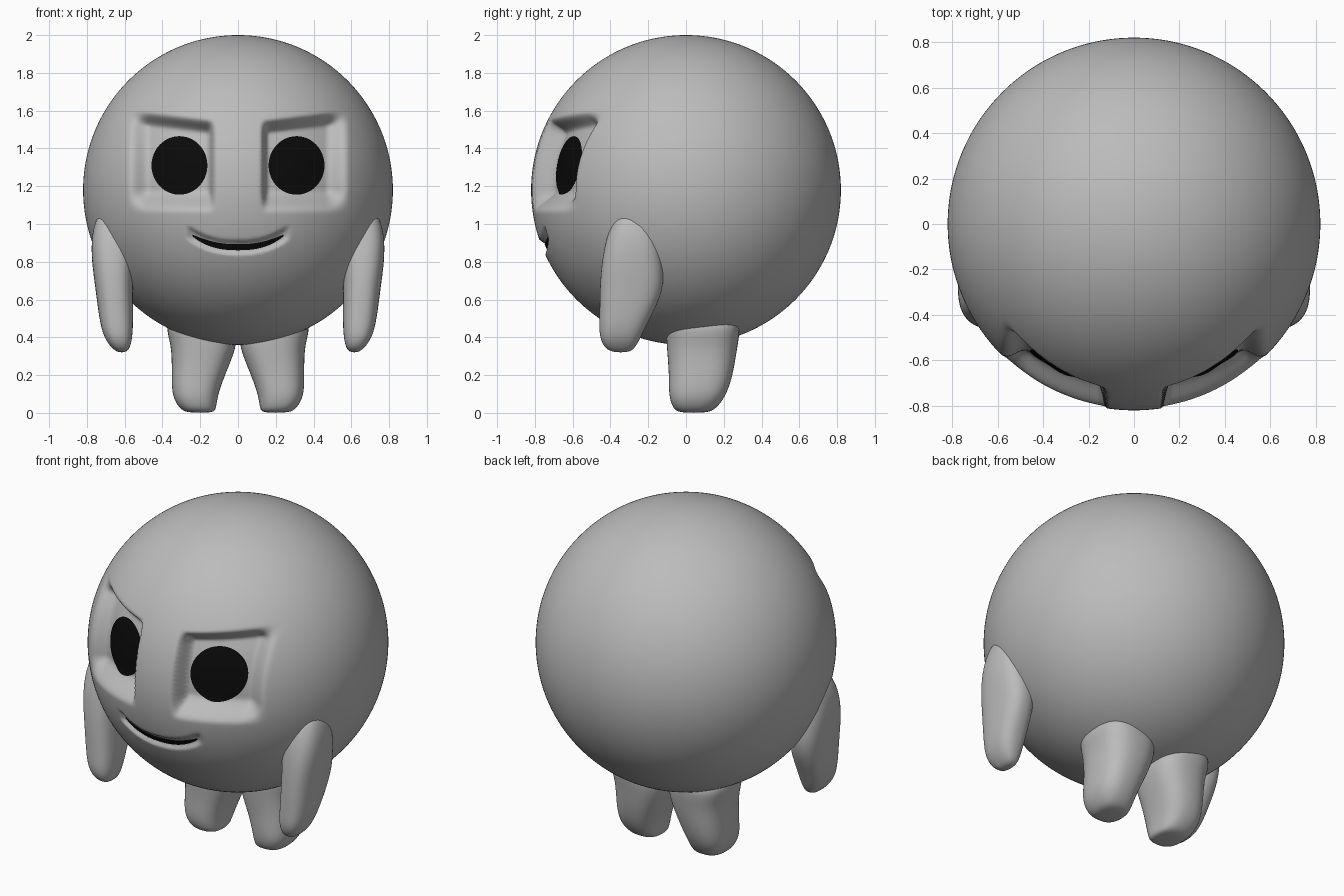
import bpy, bmesh, math

if "Cube" in bpy.data.objects:
    bpy.data.objects.remove(bpy.data.objects["Cube"])

R, CZ = 0.82, 1.18          # body radius and centre height


def material(name, value):
    m = bpy.data.materials.new(name)
    m.diffuse_color = (value, value, value, 1)
    m.use_nodes = True
    m.node_tree.nodes["Principled BSDF"].inputs["Base Color"].default_value = m.diffuse_color
    return m


GREY = material("soft grey", 0.5)
BLACK = material("black", 0.003)


def finish(bm, name, mat):
    mesh = bpy.data.meshes.new(name)
    bm.to_mesh(mesh)
    bm.free()
    mesh.materials.append(mat)
    mesh.shade_smooth()
    ob = bpy.data.objects.new(name, mesh)
    bpy.context.collection.objects.link(ob)
    return ob


def step(a, b, v):
    t = min(1, max(0, (v - a) / (b - a)))
    return t * t * (3 - 2 * t)


def mouth_z(x):
    return 0.877 + 0.062 * min(1.1, abs(x) / 0.24) ** 2.4


def dent(x, z):
    """How far the face is pushed in at the eye sockets and mouth."""
    ax = abs(x)
    brow = 1.49 + 0.12 * (ax - 0.15)
    socket = (step(0.12, 0.16, ax) * (1 - step(0.46, 0.59, ax))
              * step(1.06, 1.18, z) * (1 - step(brow - 0.02, brow + 0.07, z)))
    groove = ((1 - step(0.018, 0.04, abs(z - mouth_z(x))))
              * (1 - step(0.235, 0.28, ax)))
    return 0.115 * socket + 0.025 * groove


def on_face(x, z, lift=0.005):
    y = -math.sqrt(R * R - x * x - (z - CZ) ** 2)
    return (x, y + dent(x, z) - lift, z)


# Round body with sunken eye sockets and mouth groove
bm = bmesh.new()
bmesh.ops.create_icosphere(bm, subdivisions=7, radius=R)
for v in bm.verts:
    v.co.z += CZ
    if v.co.y < 0:
        v.co.y += dent(v.co.x, v.co.z)
finish(bm, "body", GREY)

# Eyes: thin discs following the socket floor
for side, name in ((-1, "left_eye"), (1, "right_eye")):
    bm = bmesh.new()
    n, rings = 48, 8
    centre = bm.verts.new(on_face(side * 0.31, 1.31))
    prev = None
    for k in range(1, rings + 1):
        ring = []
        for i in range(n):
            a = 2 * math.pi * i / n
            ring.append(bm.verts.new(on_face(
                side * 0.31 + 0.148 * k / rings * math.cos(a),
                1.31 + 0.155 * k / rings * math.sin(a))))
        for i in range(n):
            j = (i + 1) % n
            if prev:
                bm.faces.new((prev[i], ring[i], ring[j], prev[j]))
            else:
                bm.faces.new((centre, ring[i], ring[j]))
        prev = ring
    finish(bm, name, BLACK)

# Mouth: curved strip lying in the groove
bm = bmesh.new()
cols = []
for i in range(49):
    x = -0.24 + 0.01 * i
    half = 0.016 - 0.011 * (abs(x) / 0.24) ** 4
    cols.append([bm.verts.new(on_face(x, mouth_z(x) + half * s))
                 for s in (-1, 0, 1)])
for a, b in zip(cols, cols[1:]):
    for k in range(2):
        bm.faces.new((a[k], b[k], b[k + 1], a[k + 1]))
finish(bm, "mouth", BLACK)


def limb(name, sections, n=16, power=2.6):
    """Loft rounded sections (z, x, y, half width, half depth), mirrored."""
    bm = bmesh.new()
    loops = []
    for z, cx, cy, rx, ry in sections:
        loop = []
        for i in range(n):
            a = 2 * math.pi * (i + 0.5) / n
            c, s = math.cos(a), math.sin(a)
            loop.append(bm.verts.new((
                cx + rx * math.copysign(abs(c) ** (2 / power), c),
                cy + ry * math.copysign(abs(s) ** (2 / power), s), z)))
        loops.append(loop)
    for p, q in zip(loops, loops[1:]):
        for i in range(n):
            j = (i + 1) % n
            bm.faces.new((p[i], p[j], q[j], q[i]))
    bm.faces.new(loops[0])
    bm.faces.new(loops[-1])
    bmesh.ops.recalc_face_normals(bm, faces=bm.faces)
    ob = finish(bm, name, GREY)
    ob.modifiers.new("mirror", 'MIRROR').use_mirror_merge = False
    ob.modifiers.new("round", 'SUBSURF').levels = 2
    ob.modifiers["round"].render_levels = 2


# Arms hanging from the sides, legs below
limb("arms", [(1.10, 0.63, -0.27, 0.10, 0.08),
              (0.95, 0.655, -0.28, 0.125, 0.14),
              (0.80, 0.665, -0.285, 0.112, 0.165),
              (0.65, 0.655, -0.285, 0.100, 0.175),
              (0.50, 0.645, -0.325, 0.092, 0.135),
              (0.40, 0.635, -0.350, 0.078, 0.112),
              (0.34, 0.620, -0.350, 0.048, 0.080),
              (0.32, 0.615, -0.345, 0.020, 0.040)])
limb("legs", [(0.52, 0.20, 0.09, 0.175, 0.19),
              (0.43, 0.195, 0.09, 0.187, 0.20),
              (0.35, 0.178, 0.085, 0.176, 0.190),
              (0.20, 0.210, 0.080, 0.143, 0.172),
              (0.09, 0.230, 0.060, 0.123, 0.155),
              (0.02, 0.212, 0.045, 0.098, 0.115),
              (0.00, 0.200, 0.040, 0.070, 0.075)])
